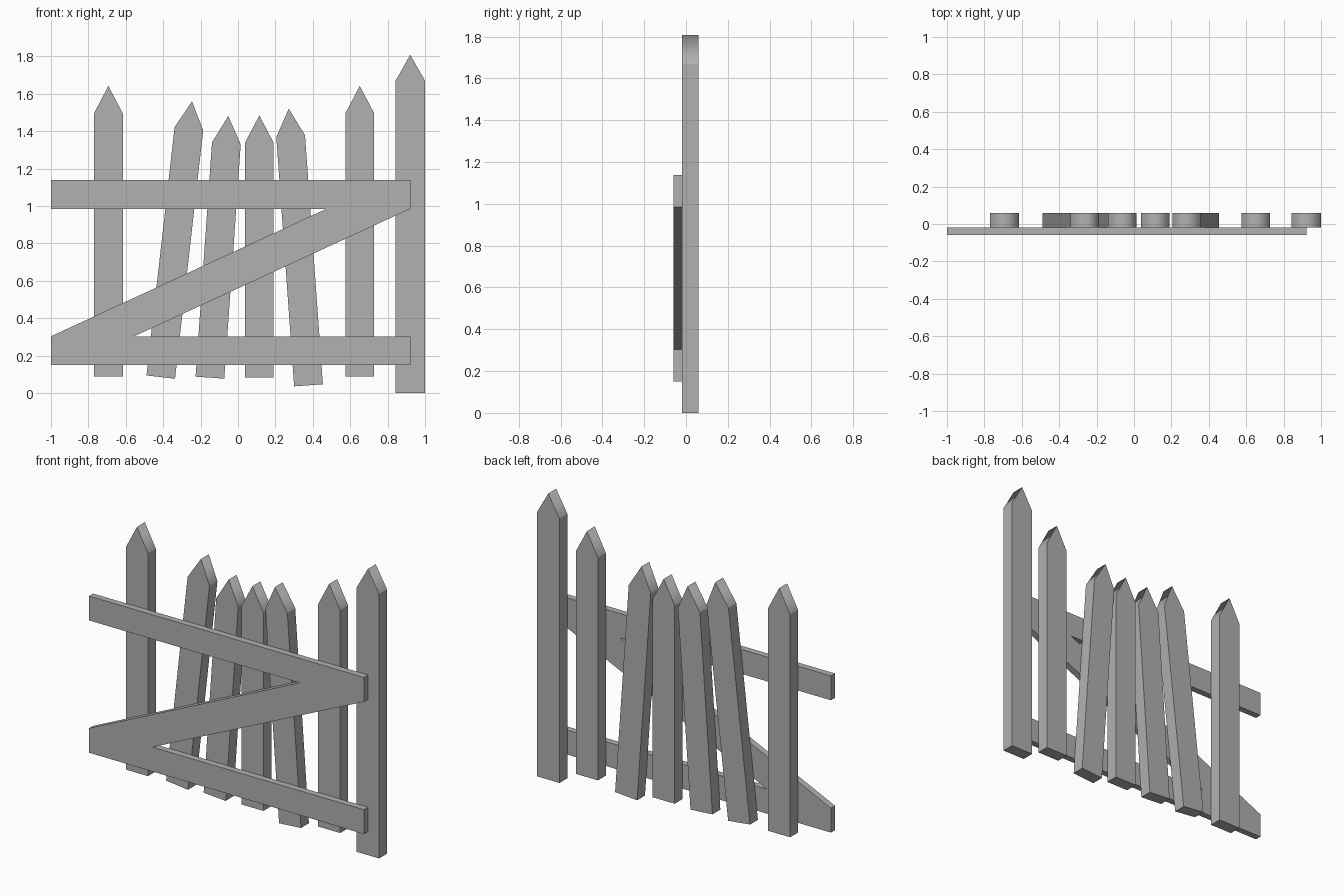
import bpy, bmesh
from mathutils import Vector

if "Cube" in bpy.data.objects:
    bpy.data.objects.remove(bpy.data.objects["Cube"])

Y_FRONT, Y_MID, Y_BACK = -0.06, -0.019, 0.06

# Dark grey finish shared by every board
grey = bpy.data.materials.new("dark_grey")
grey.diffuse_color = (0.44, 0.44, 0.44, 1)
grey.use_nodes = True
grey.node_tree.nodes["Principled BSDF"].inputs["Base Color"].default_value = grey.diffuse_color


def extrude_profile(name, pts, y0, y1, soft=None):
    """Solid from an (x, z) outline, extruded along y.
    The edge running back from the outline point 'soft' is shaded smooth."""
    bm = bmesh.new()
    face = bm.faces.new([bm.verts.new((x, y0, z)) for x, z in pts])
    ext = bmesh.ops.extrude_face_region(bm, geom=[face])
    verts = [v for v in ext["geom"] if isinstance(v, bmesh.types.BMVert)]
    bmesh.ops.translate(bm, verts=verts, vec=(0, y1 - y0, 0))
    bmesh.ops.recalc_face_normals(bm, faces=bm.faces)
    for f in bm.faces:
        f.smooth = True
    for e in bm.edges:
        e.smooth = soft is not None and all(
            (Vector((v.co.x, v.co.z)) - soft).length < 1e-4 for v in e.verts)
    mesh = bpy.data.meshes.new(name)
    bm.to_mesh(mesh)
    bm.free()
    mesh.materials.append(grey)
    bpy.context.collection.objects.link(bpy.data.objects.new(name, mesh))


def picket(name, base, tip, point=0.147, width=0.154):
    """Pointed board running from its base centre to its tip, ridge softened."""
    base, tip = Vector(base), Vector(tip)
    up = (tip - base).normalized()
    side = Vector((up.y, -up.x)) * width / 2
    shoulder = tip - up * point
    extrude_profile(name, [base - side, base + side, shoulder + side,
                           tip, shoulder - side], Y_MID, Y_BACK, soft=tip)


# Hinge post and upright pickets
picket("post", (0.921, 0), (0.921, 1.808), 0.138, 0.157)
picket("picket_left", (-0.693, 0.088), (-0.693, 1.642))
picket("picket_right", (0.651, 0.088), (0.651, 1.642))
picket("picket_middle", (0.114, 0.084), (0.114, 1.484))

# Leaning pickets
picket("picket_leaning_1", (-0.413, 0.085), (-0.246, 1.559))
picket("picket_leaning_2", (-0.15, 0.082), (-0.052, 1.481))
picket("picket_leaning_3", (0.377, 0.041), (0.271, 1.52))

# Z-shaped frame: two rails joined by a diagonal brace
extrude_profile("z_brace", [
    (-1, 0.149), (0.922, 0.149), (0.922, 0.303), (-0.556, 0.303),
    (0.922, 0.985), (0.922, 1.139), (-1, 1.139), (-1, 0.985),
    (0.474, 0.985), (-1, 0.303)], Y_FRONT, Y_MID)
